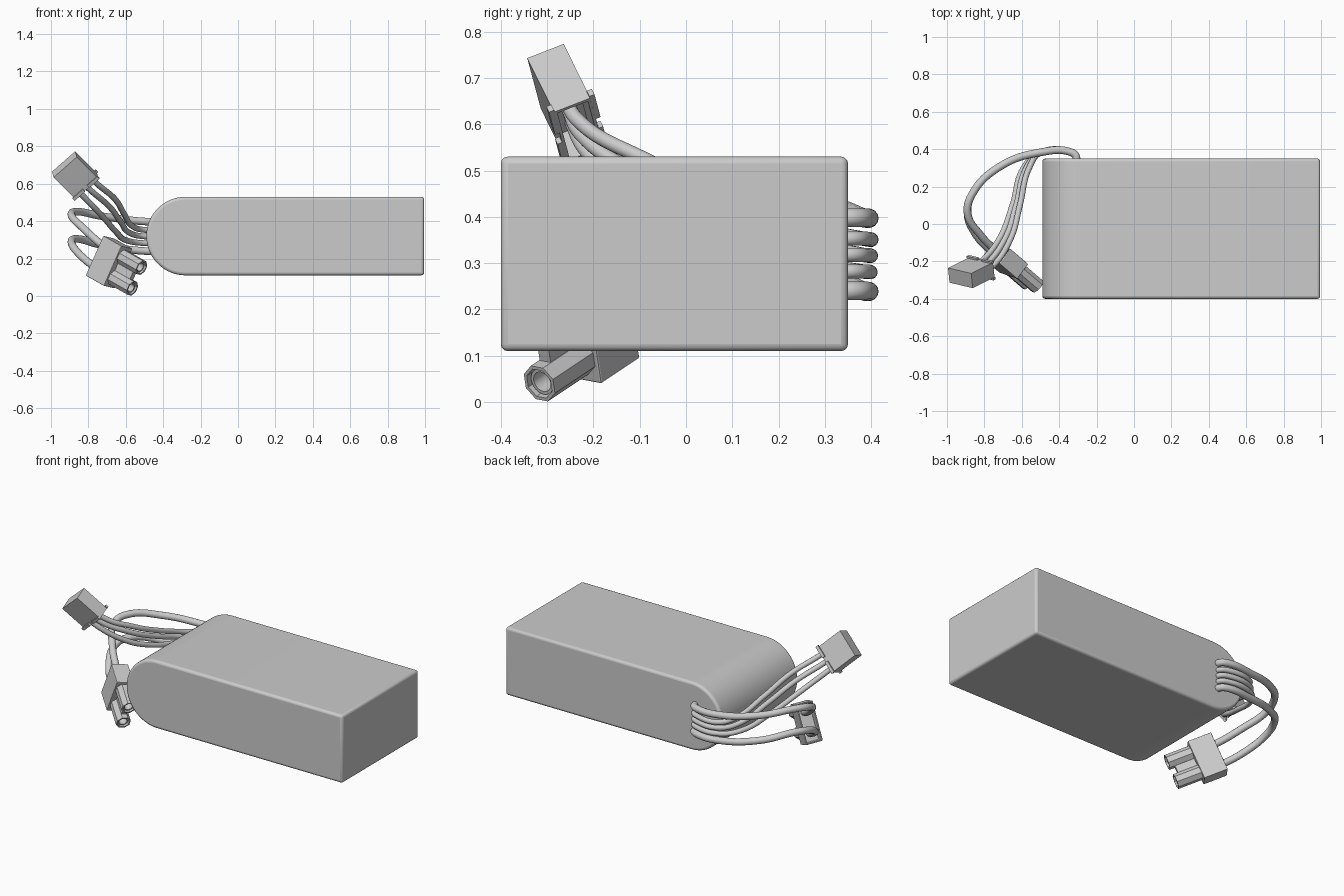
import bpy, bmesh, math
from mathutils import Vector, Matrix

if "Cube" in bpy.data.objects:
    bpy.data.objects.remove(bpy.data.objects["Cube"])


def finish(name, bm, M=None, bevel=0, segs=2):
    if M is not None:
        bm.transform(M)
    bmesh.ops.recalc_face_normals(bm, faces=bm.faces)
    me = bpy.data.meshes.new(name)
    bm.to_mesh(me)
    bm.free()
    ob = bpy.data.objects.new(name, me)
    bpy.context.collection.objects.link(ob)
    if bevel:
        b = ob.modifiers.new("bevel", 'BEVEL')
        b.width, b.segments = bevel, segs
        b.limit_method, b.angle_limit = 'ANGLE', math.radians(35)
    return ob


def smooth(ob):
    bpy.ops.object.select_all(action='DESELECT')
    ob.select_set(True)
    bpy.context.view_layer.objects.active = ob
    bpy.ops.object.shade_smooth_by_angle(angle=math.radians(30))


def sink(bm, wall, depth):
    # hollow out the face pointing along local +z
    bm.normal_update()
    f = max(bm.faces, key=lambda g: g.normal.z)
    bmesh.ops.inset_individual(bm, faces=[f], thickness=wall, depth=0)
    bmesh.ops.inset_individual(bm, faces=[f], thickness=0.0005, depth=-depth)


def add_box(bm, size, centre):
    vs = bmesh.ops.create_cube(bm, size=1)["verts"]
    for v in vs:
        v.co = Vector(a * b for a, b in zip(v.co, size)) + Vector(centre)


def box(name, size, centre, M, wall=0, depth=0, bevel=0):
    bm = bmesh.new()
    add_box(bm, size, centre)
    if wall:
        sink(bm, wall, depth)
    return finish(name, bm, M, bevel)


def tube(name, sides, r, length, centre, M, wall, depth, turn=0):
    bm = bmesh.new()
    bmesh.ops.create_cone(bm, cap_ends=True, segments=sides, radius1=r, radius2=r, depth=length,
                          matrix=Matrix.Translation(centre) @ Matrix.Rotation(turn, 4, 'Z'))
    sink(bm, wall, depth)
    ob = finish(name, bm, M)
    smooth(ob)
    return ob


def frame(origin, axis, width):
    # local x = width, y = thickness, z = plug axis
    a = Vector(axis).normalized()
    w = Vector(width)
    w = (w - a * w.dot(a)).normalized()
    M = Matrix((w, a.cross(w), a)).transposed().to_4x4()
    M.translation = origin
    return M


def wire(name, pts, r):
    cu = bpy.data.curves.new(name, 'CURVE')
    cu.dimensions = '3D'
    cu.bevel_depth, cu.bevel_resolution, cu.resolution_u = r, 5, 10
    cu.use_fill_caps = True
    sp = cu.splines.new('BEZIER')
    sp.bezier_points.add(len(pts) - 1)
    for p, co in zip(sp.bezier_points, pts):
        p.co = co
        p.handle_left_type = p.handle_right_type = 'AUTO'
    bpy.context.collection.objects.link(bpy.data.objects.new(name, cu))


# battery pack: rectangle with a round left end, extruded along y
bm = bmesh.new()
R, CX, CZ = 0.21, -0.28, 0.32
prof = [(0.995, CZ - R), (0.995, CZ + R)]
prof += [(CX + R * math.cos(t), CZ + R * math.sin(t))
         for t in (math.pi / 2 + math.pi * i / 40 for i in range(41))]
f = bm.faces.new([bm.verts.new((x, -0.40, z)) for x, z in prof])
ext = bmesh.ops.extrude_face_region(bm, geom=[f])["geom"]
bmesh.ops.translate(bm, vec=(0, 0.75, 0), verts=[v for v in ext if isinstance(v, bmesh.types.BMVert)])
smooth(finish("battery_body", bm, None, 0.015, 3))

# power plug: hollow block with two octagonal sockets (local z = 0 at the socket ends)
P = frame((-0.54, -0.325, 0.095), (0.7, -0.6, -0.4), (-0.06, 0.025, -0.11))
back = P @ Matrix.Translation((0, 0, -0.215)) @ Matrix.Rotation(math.pi, 4, 'X')
box("power_plug_block", (0.235, 0.10, 0.14), (0, 0, 0), back, 0.012, 0.06, 0.007)
box("power_plug_web", (0.06, 0.03, 0.12), (0, 0, -0.09), P)
for s, n in ((-1, "upper"), (1, "lower")):
    tube("socket_" + n, 8, 0.043, 0.15, (s * 0.061, 0, -0.075), P, 0.008, 0.11, math.pi / 8)
    tube("socket_contact_" + n, 24, 0.030, 0.125, (s * 0.061, 0, -0.0725), P, 0.007, 0.09)

# balance plug: shell open at the wire end, with slots and pin holes at the mating end
B = frame((-0.87, -0.26, 0.645), (0.667, 0.33, -0.667), (0.128, -0.03, 0.112))
shell = box("balance_plug_shell", (0.168, 0.085, 0.175), (0, 0, 0), B, 0.010, 0.08)
bm = bmesh.new()
for k in (-1, 0, 1):
    add_box(bm, (0.014, 0.02, 0.11), (k * 0.05, 0.042, -0.04))
    add_box(bm, (0.024, 0.022, 0.07), (k * 0.05, 0.012, -0.085))
    add_box(bm, (0.024, 0.016, 0.05), (k * 0.05, -0.022, -0.085))
cutter = finish("plug_slot_cutter", bm, B)
cutter.hide_render = True
cutter.hide_set(True)
mod = shell.modifiers.new("slots", 'BOOLEAN')
mod.operation, mod.object, mod.solver = 'DIFFERENCE', cutter, 'EXACT'

# raised rim around the wire end
for i, (x, y) in enumerate(((-1, -1), (1, -1), (-1, 1), (1, 1))):
    box(f"balance_plug_rim_{i}", (0.075, 0.012, 0.018), (x * 0.053, y * 0.047, 0.079), B)

# the thick power wires
def start(z, y):
    return [(-0.31, 0.33, z), (-0.31, 0.362, z), (-0.335, y, z), (-0.50, y, z)]


upper = [(-0.72, 0.305, 0.425), (-0.865, 0.16, 0.45), (-0.89, 0.06, 0.43), (-0.82, -0.06, 0.355)]
lower = [(-0.72, 0.305, 0.27), (-0.865, 0.16, 0.305), (-0.89, 0.06, 0.285), (-0.85, -0.05, 0.225)]
for s, n, z, mid in ((-1, "upper", 0.398, upper), (1, "lower", 0.24, lower)):
    end = [P @ Vector((s * 0.061, 0, d)) for d in (-0.285, -0.22)]
    wire("power_wire_" + n, start(z, 0.383) + mid + end, 0.0205)

# the three thin balance wires
mids = {
    1: (0.353, [(-0.56, 0.30, 0.37), (-0.61, 0.10, 0.44), (-0.66, -0.08, 0.52)]),
    0: (0.318, [(-0.575, 0.30, 0.335), (-0.63, 0.10, 0.40), (-0.69, -0.08, 0.48)]),
    -1: (0.282, [(-0.59, 0.30, 0.295), (-0.65, 0.10, 0.34), (-0.72, -0.08, 0.42)]),
}
for k, (z, mid) in mids.items():
    end = [B @ Vector((k * 0.05, 0, d)) for d in (0.10, 0.012)]
    wire(f"balance_wire_{k + 2}", start(z, 0.382) + mid + end, 0.0155)
